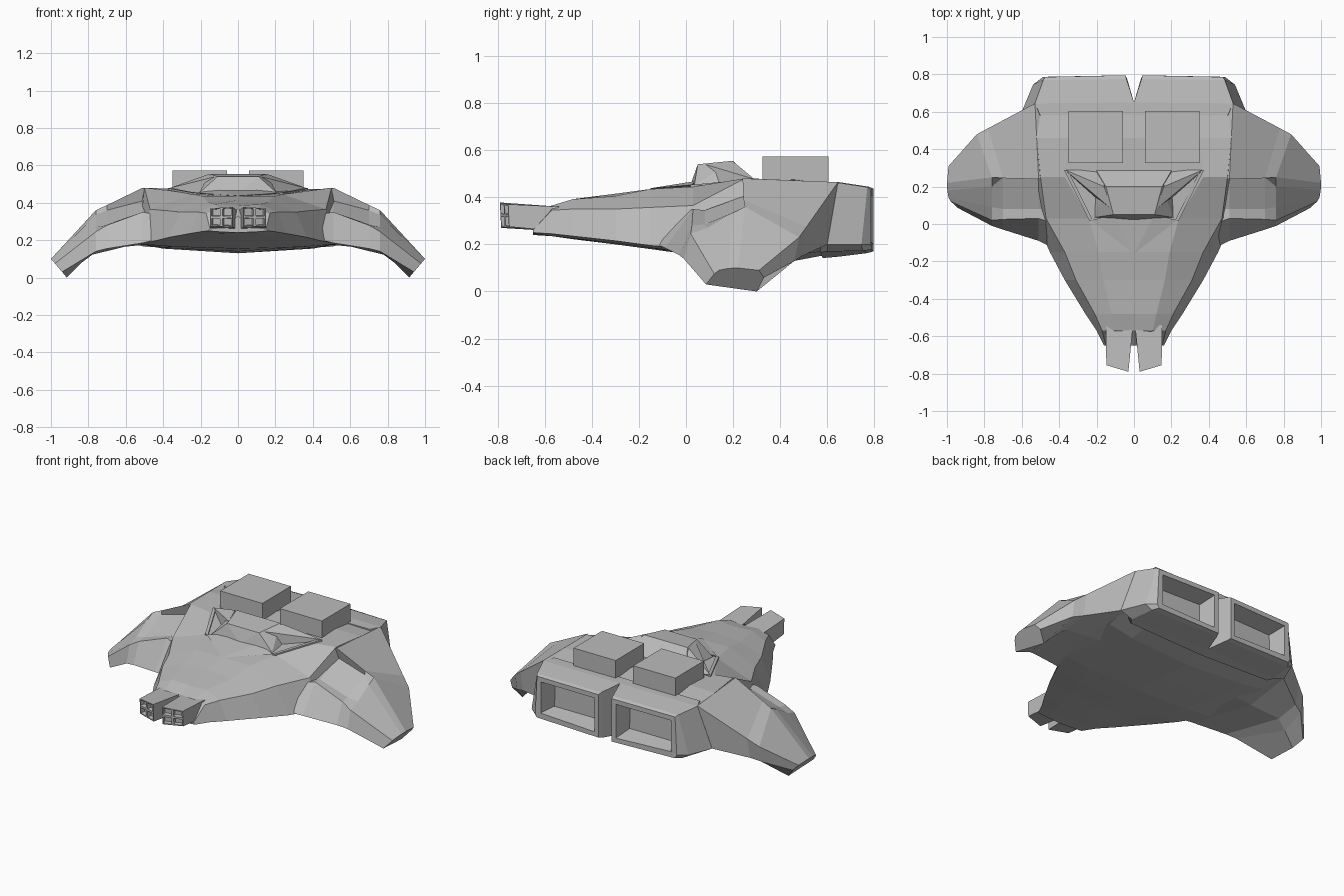
import bpy
import bmesh

if "Cube" in bpy.data.objects:
    bpy.data.objects.remove(bpy.data.objects["Cube"], do_unlink=True)

# Single hull colour
grey = bpy.data.materials.new("hull_grey")
grey.use_nodes = True
colour = (0.5, 0.5, 0.5, 1)
grey.diffuse_color = colour
grey.node_tree.nodes["Principled BSDF"].inputs["Base Color"].default_value = colour


def finish(name, bm, mirrored):
    """Turn a bmesh into a flat-shaded object, optionally mirrored across x."""
    bmesh.ops.recalc_face_normals(bm, faces=bm.faces)
    mesh = bpy.data.meshes.new(name)
    bm.to_mesh(mesh)
    bm.free()
    mesh.materials.append(grey)
    obj = bpy.data.objects.new(name, mesh)
    bpy.context.collection.objects.link(obj)
    if mirrored:
        obj.modifiers.new("Mirror", "MIRROR")
    return obj


def loft(sections):
    """Skin closed sections of equal length; return the bmesh and the last cap."""
    bm = bmesh.new()
    rings = [[bm.verts.new(p) for p in section] for section in sections]
    for a, b in zip(rings, rings[1:]):
        for i in range(len(a)):
            j = (i + 1) % len(a)
            bm.faces.new((a[i], a[j], b[j], b[i]))
    bm.faces.new(rings[0])
    cap = bm.faces.new(rings[-1])
    bmesh.ops.recalc_face_normals(bm, faces=bm.faces)
    return bm, cap


def hull(name, points, mirrored=True):
    """Convex faceted part around a few corner points."""
    bm = bmesh.new()
    corners = [bm.verts.new(p) for p in points]
    bmesh.ops.convex_hull(bm, input=corners)
    loose = [v for v in bm.verts if not v.link_faces]
    bmesh.ops.delete(bm, geom=loose, context="VERTS")
    bmesh.ops.dissolve_limit(bm, angle_limit=0.02, verts=bm.verts, edges=bm.edges)
    return finish(name, bm, mirrored)


def both_sides(y, half):
    """Full symmetric cross-section from a half outline of (x, z)."""
    right = [(-x, z) for x, z in reversed(half[1:-1])]
    return [(x, y, z) for x, z in half + right]


# Fuselage: centre top, shoulder, upper chine, lower chine, belly, keel
body_sections = [
    (-.65, [(0, .33), (.06, .27), (.15, .26), (.16, .25), (.1, .245), (0, .24)]),
    (-.57, [(0, .36), (.1, .365), (.17, .345), (.2, .245), (.12, .235), (0, .235)]),
    (-.48, [(0, .385), (.12, .392), (.21, .35), (.26, .235), (.15, .225), (0, .222)]),
    (-.3, [(0, .415), (.165, .405), (.31, .35), (.37, .215), (.2, .205), (0, .2)]),
    (-.15, [(0, .435), (.19, .435), (.37, .357), (.45, .195), (.28, .185), (0, .18)]),
    (.03, [(0, .455), (.24, .445), (.47, .365), (.53, .18), (.35, .165), (0, .155)]),
    (.25, [(0, .46), (.37, .465), (.5, .48), (.55, .185), (.4, .16), (0, .14)]),
    (.46, [(0, .47), (.35, .475), (.52, .472), (.57, .185), (.4, .155), (0, .13)]),
    (.62, [(0, .455), (.3, .455), (.52, .45), (.57, .21), (.4, .175), (0, .16)]),
]
bm, cap = loft([both_sides(y, half) for y, half in body_sections])
finish("fuselage", bm, False)

# Drooping wings as (y, z): front bottom, intake lip, ramp foot, ramp head,
# leading edge, then rear top, rear bottom and belly further outboard
wing_sections = [
    (.45, .45, 0, [(-.12, .2), (.01, .34), (.08, .335), (.26, .4),
                   (.245, .455), (.62, .43), (.6, .22), (.3, .18)]),
    (.51, .65, -.26, [(-.09, .185), (.03, .35), (.08, .345), (.26, .41),
                      (.24, .48), (.645, .464), (.6, .2), (.3, .165)]),
    (.7, .78, 0, [(-.03, .155), (.025, .28), (.08, .285), (.25, .36),
                  (.245, .388), (.512, .275), (.487, .148), (.34, .122)]),
    (.76, .84, 0, [(-.01, .14), (.02, .245), (.09, .27), (.2, .335),
                   (.25, .36), (.48, .23), (.46, .13), (.32, .077)]),
    (.915, .915, .85, [(.085, .03), (.12, .075), (.14, .09), (.18, .098),
                       (.22, .1), (.31, .09), (.33, .06), (.3, 0)]),
]
bm, cap = loft([[((rear if i > 4 else front) + lean * z * (i > 4 or front > .9), y, z)
                 for i, (y, z) in enumerate(pts)]
                for front, rear, lean, pts in wing_sections])
finish("wing", bm, True)

# Engine housings: inner top, outer top, side foot, outer bottom, inner bottom
bm, cap = loft([
    [(0, .58, .464), (.5, .58, .464), (.54, .57, .22), (.5, .57, .165), (0, .58, .142)],
    [(0, .65, .464), (.53, .645, .462), (.6, .6, .2), (.52, .6, .17), (0, .65, .148)],
    [(.04, .775, .445), (.485, .77, .443), (.54, .745, .2), (.5, .75, .172), (.035, .77, .163)],
    [(.045, .795, .437), (.475, .786, .434), (.487, .786, .2), (.475, .787, .178), (.045, .795, .17)],
])
# Recessed exhausts
bmesh.ops.inset_individual(bm, faces=[cap], thickness=.04)
bmesh.ops.inset_individual(bm, faces=[cap], thickness=.04, depth=-.1)
finish("engine_housing", bm, True)

# Dorsal pods
hull("dorsal_pod", [(x, y, z) for x in (.06, .35) for y in (.325, .605)
                    for z in (.44, .573)])

# Cockpit: a low windscreen plate under a steep brow and flat roof
half_screen = [(0, -.16, .437), (.23, .02, .452), (.11, .05, .47)]
half_roof = [(0, .02, .455), (.21, .035, .45), (.11, .05, .54),
             (.15, .2, .555), (.2, .285, .465)]
for name, half in (("windscreen", half_screen + [(0, .05, .42)]), ("cockpit_roof", half_roof)):
    hull(name, half + [(-x, y, z) for x, y, z in half if x], False)

# Swept roof fins and the low rails framing the hollow beside the cockpit
hull("cockpit_fin", [(.12, .08, .54), (.16, .2, .552), (.37, .29, .477),
                     (.16, .285, .45), (.16, .1, .44), (.35, .28, .45)])
hull("cockpit_rail", [(x + shift, y, z + rise)
                      for x, y, z in ((.22, .02, .44), (.355, .29, .465))
                      for shift in (0, .02) for rise in (-.03, .013)])

# Nose cannons with four recessed muzzles each
bm, cap = loft([
    [(.005, -.54, .36), (.15, -.54, .36), (.15, -.54, .255), (.005, -.54, .255)],
    [(.03, -.79, .378), (.148, -.755, .37), (.148, -.75, .275), (.03, -.785, .27)],
])
bmesh.ops.subdivide_edges(bm, edges=list(cap.edges), cuts=1, use_grid_fill=True)
muzzles = [f for f in bm.faces if f.calc_center_median().y < -.74]
bmesh.ops.inset_individual(bm, faces=muzzles, thickness=.009)
bmesh.ops.inset_individual(bm, faces=muzzles, thickness=.002, depth=-.025)
finish("nose_cannon", bm, True)
